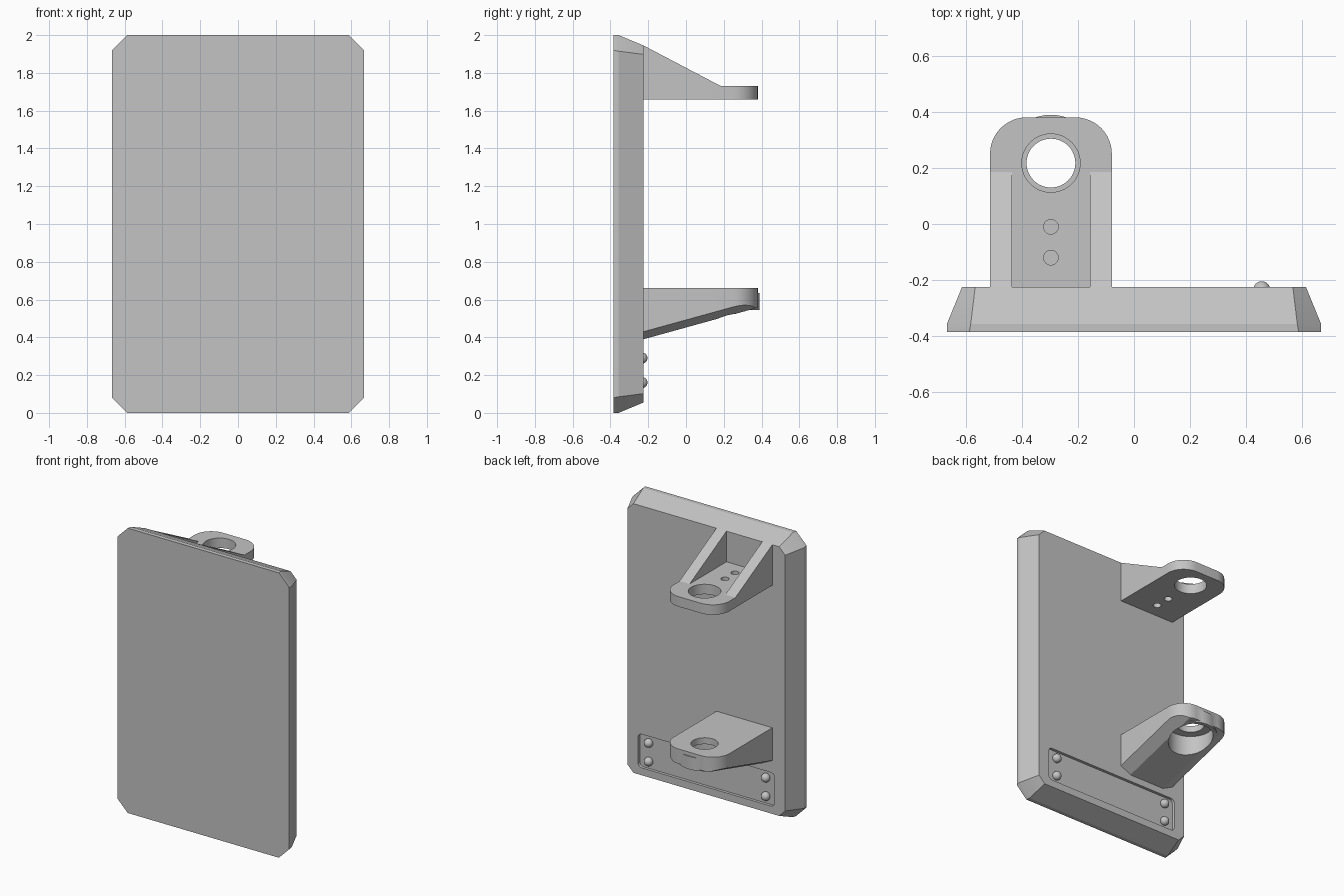
import bpy
import bmesh
from math import cos, sin, pi, radians
from mathutils import Vector

if "Cube" in bpy.data.objects:
    bpy.data.objects.remove(bpy.data.objects["Cube"], do_unlink=True)

grey = bpy.data.materials.new("plain grey")
grey.use_nodes = True
grey.diffuse_color = (0.55, 0.55, 0.55, 1)
grey.node_tree.nodes["Principled BSDF"].inputs["Base Color"].default_value = (0.55, 0.55, 0.55, 1)

CX, HOLE_Y = -0.296, 0.217      # bracket centre line and pin position
HALF, TIP, BACK = 0.217, 0.38, -0.225


def finish(name, bm):
    bmesh.ops.recalc_face_normals(bm, faces=bm.faces[:])
    mesh = bpy.data.meshes.new(name)
    bm.to_mesh(mesh)
    bm.free()
    mesh.materials.append(grey)
    obj = bpy.data.objects.new(name, mesh)
    bpy.context.collection.objects.link(obj)
    return obj


def loft(loops):
    """Closed solid through matching loops of points."""
    bm = bmesh.new()
    rings = [[bm.verts.new(p) for p in loop] for loop in loops]
    for a, b in zip(rings, rings[1:]):
        for i in range(len(a)):
            j = (i + 1) % len(a)
            bm.faces.new((a[i], a[j], b[j], b[i]))
    bm.faces.new(rings[0])
    bm.faces.new(rings[-1])
    return bm


def arc(x, y, r, start, end, steps=12):
    angles = [radians(start + (end - start) * i / steps) for i in range(steps + 1)]
    return [(x + r * cos(a), y + r * sin(a)) for a in angles]


def cylinder(name, x, y, r, z0, z1):
    ring = arc(x, y, r, 0, 360, 48)[:-1]
    return finish(name, loft([[(px, py, z) for px, py in ring] for z in (z0, z1)]))


def tongue(z0, z1):
    """Slab with a rounded free end."""
    r = 0.13
    side = HALF - r
    pts = [(CX - HALF, BACK - 0.01), (CX + HALF, BACK - 0.01)]
    pts += arc(CX + side, TIP - r, r, 0, 90) + arc(CX - side, TIP - r, r, 90, 180)
    return loft([[(x, y, z) for x, y in pts] for z in (z0, z1)])


def combine(obj, tool, operation):
    mod = obj.modifiers.new("combine", "BOOLEAN")
    mod.operation, mod.object, mod.solver = operation, tool, "EXACT"
    bpy.context.view_layer.objects.active = obj
    bpy.ops.object.modifier_apply(modifier=mod.name)
    bpy.data.objects.remove(tool, do_unlink=True)


def drill(obj, y, r, z0, z1):
    combine(obj, cylinder("cutter", CX, y, r, z0, z1), "DIFFERENCE")


# Main panel: octagon with sloped rear edges
def octagon(y, hx, hz, c):
    quarter = [(hx, hz - c), (hx - c, hz)]
    right = [(x, -z) for x, z in reversed(quarter)] + quarter
    both = right + [(-x, -z) for x, z in right]
    return [(x, y, 1 + z) for x, z in both]


panel = finish("panel", loft([octagon(-0.385, 0.667, 1, 0.08),
                              octagon(-0.357, 0.667, 1, 0.085),
                              octagon(BACK, 0.613, 0.945, 0.047)]))

# Shallow rounded recess for the label field
r, hx, hz, mid = 0.03, 0.53, 0.118, 0.225
field = []
for k, (sx, sz) in enumerate([(1, 1), (-1, 1), (-1, -1), (1, -1)]):
    field += arc(sx * (hx - r), mid + sz * (hz - r), r, 90 * k, 90 * k + 90, 6)
recess = finish("cutter", loft([[(x, y, z) for x, z in field] for y in (BACK - 0.02, 0)]))
combine(panel, recess, "DIFFERENCE")

# Rivets in the recess corners
rivets = []
for x in (-0.455, 0.455):
    for z in (0.16, 0.29):
        bm = bmesh.new()
        bmesh.ops.create_uvsphere(bm, u_segments=24, v_segments=12, radius=0.03)
        bmesh.ops.translate(bm, verts=bm.verts[:], vec=(x, -0.234, z))
        rivets.append(finish("rivet", bm))

# Upper bracket: slab with pin hole and two small holes
upper = finish("upper_bracket", tongue(1.66, 1.73))
drill(upper, HOLE_Y, 0.104, 1.5, 1.9)
for y in (-0.01, -0.12):
    drill(upper, y, 0.026, 1.5, 1.9)

# Triangular ribs either side of the upper bracket
profile = [(BACK - 0.01, 1.73), (0.185, 1.73), (BACK, 1.945), (BACK - 0.01, 1.945)]
ribs = []
for side in (-1, 1):
    xs = (CX + side * (HALF - 0.078), CX + side * HALF)
    ribs.append(finish("upper_rib", loft([[(x, y, z) for y, z in profile] for x in xs])))

# Lower bracket: tapered underneath, with chamfered lower edges
bm = tongue(0.2, 0.66)
along = Vector((0, 1, 0.276))
cuts = [(Vector((CX, BACK, 0.39)), Vector((1, 0, 0)))]
for side in (-1, 1):
    cuts.append((Vector((CX + side * HALF, BACK, 0.43)), Vector((side * 0.08, 0, 0.04))))
for point, across in cuts:
    normal = along.cross(across)
    if normal.z > 0:
        normal.negate()
    res = bmesh.ops.bisect_plane(bm, geom=bm.verts[:] + bm.edges[:] + bm.faces[:],
                                 plane_co=point, plane_no=normal, clear_outer=True)
    rim = [e for e in bm.edges if e.is_boundary]
    bmesh.ops.holes_fill(bm, edges=rim, sides=0)
lower = finish("lower_bracket", bm)

# Round boss, counterbore and pin hole
combine(lower, cylinder("boss", CX, HOLE_Y, 0.172, 0.545, 0.635), "UNION")
drill(lower, HOLE_Y, 0.145, 0.3, 0.615)
drill(lower, HOLE_Y, 0.087, 0.3, 0.9)

# Smooth round surfaces, keep edges crisp
bpy.ops.object.select_all(action="DESELECT")
for obj in [panel, upper, lower] + ribs + rivets:
    obj.select_set(True)
bpy.context.view_layer.objects.active = panel
bpy.ops.object.shade_smooth_by_angle(angle=pi / 9)
